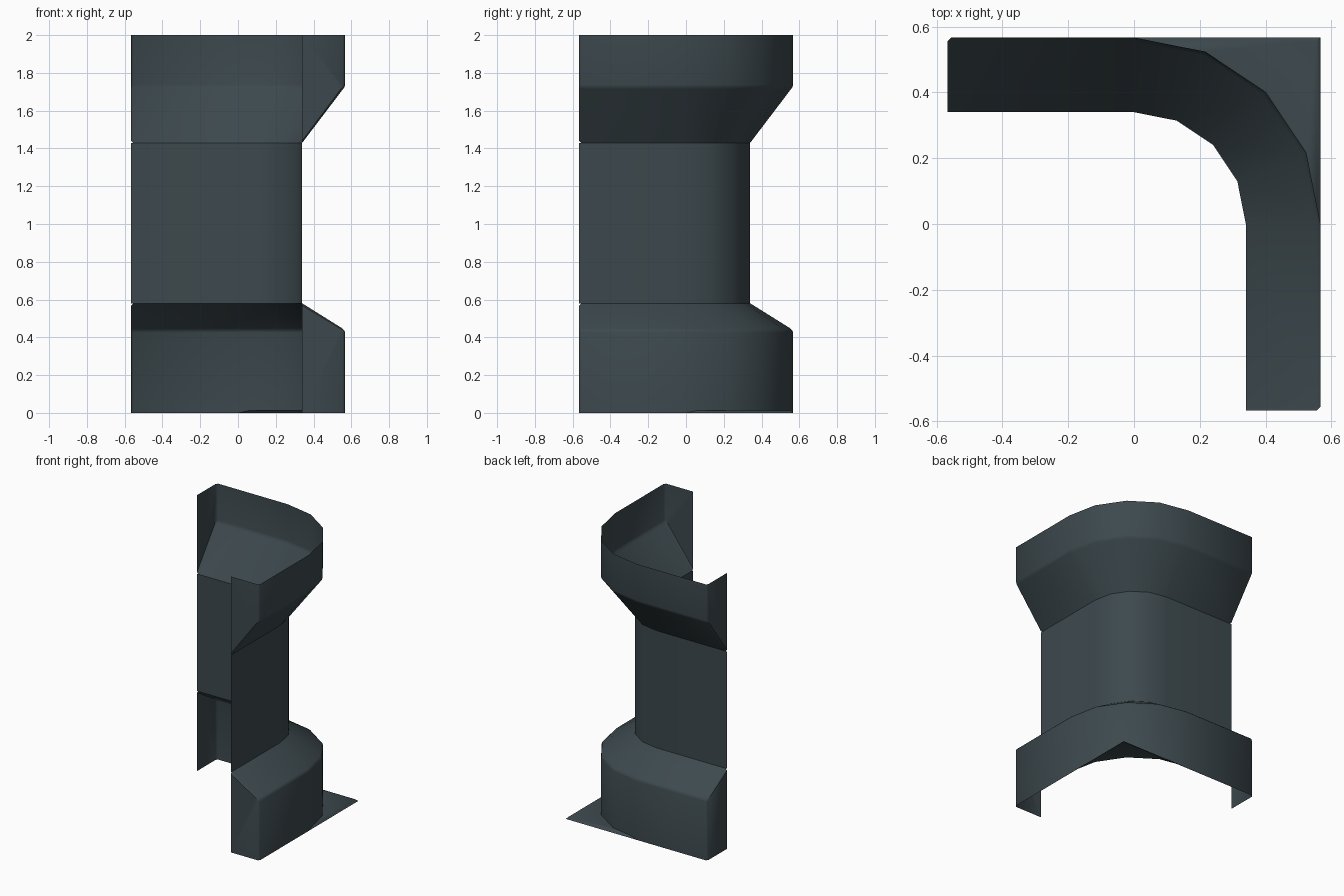
import bpy, bmesh, math
from mathutils import Vector

if "Cube" in bpy.data.objects:
    bpy.data.objects.remove(bpy.data.objects["Cube"])

R, IN, B, LIFT = 0.567, 0.34, 0.012, 0.013   # outer, inner offset, bevel, raised edge

slate = bpy.data.materials.new("dark_slate")
slate.diffuse_color = (0.046, 0.066, 0.075, 1)
slate.use_nodes = True
slate.node_tree.nodes["Principled BSDF"].inputs["Base Color"].default_value = slate.diffuse_color

# Plan path: (fixed offset, direction multiplied by profile radius, inset, raised bottom)
arc = [Vector((math.sin(i * math.pi / 8), math.cos(i * math.pi / 8))) for i in range(5)]
f = B * 1.0 / (R - R * arc[1].y)             # where the first chord crosses the plate bevel
arc_pts = [arc[0], arc[0].lerp(arc[1], f), *arc[1:4], arc[4].lerp(arc[3], f), arc[4]]
X, Y = Vector((1, 0)), Vector((0, 1))
path = [(-R * X, Y, B, 0), (-(R - B) * X, Y, 0, 0)]
path += [(0 * X, u, 0, LIFT if 0 < i < 6 else 0) for i, u in enumerate(arc_pts)]
path += [(-(R - B) * Y, X, 0, 0), (-R * Y, X, B, 0)]


def base_profile(d):
    return [(R - d, 0), (R - d, 0.425), (R - 0.004 - d, 0.437), (R - 0.014 - d, 0.447), (IN, 0.58 - d)]


def panel_profile(d):
    return [(IN, 0.58), (IN, 1.43)]


def top_profile(d):
    return [(IN, 1.43 + d), (R - 0.012 - d, 1.713), (R - 0.003 - d, 1.725), (R - d, 1.737), (R - d, 2.0)]


def finish(name, bm):
    me = bpy.data.meshes.new(name)
    bm.to_mesh(me)
    bm.free()
    me.materials.append(slate)
    ob = bpy.data.objects.new(name, me)
    bpy.context.collection.objects.link(ob)
    bpy.ops.object.select_all(action='DESELECT')
    ob.select_set(True)
    bpy.context.view_layer.objects.active = ob
    bpy.ops.object.shade_smooth_by_angle(angle=math.radians(50))


def sweep(name, profile, cap_z=None):
    """Loft a profile along the curved corner; cap_z closes both ends at the inner line."""
    bm = bmesh.new()
    rings = []
    for off, u, d, lift in path:
        ring = []
        for r, z in profile(d):
            p = off + u * r
            ring.append(bm.verts.new((p.x, p.y, max(z, lift))))
        rings.append(ring)
    for a, b in zip(rings, rings[1:]):
        for i in range(len(a) - 1):
            bm.faces.new((a[i], a[i + 1], b[i + 1], b[i]))
    if cap_z is not None:
        for ring, (off, u, d, lift), start in ((rings[0], path[0], True), (rings[-1], path[-1], False)):
            p = off + u * IN
            face = ring + [bm.verts.new((p.x, p.y, cap_z))]
            bm.faces.new(face[::-1] if start else face)
    finish(name, bm)


sweep("base_flare", base_profile, 0.0)
sweep("middle_panel", panel_profile)
sweep("top_flare", top_profile, 2.0)

# Thin floor plate filling the outside corner, with a bevelled rim
bm = bmesh.new()
edge = [bm.verts.new((u.x * R, u.y * R, LIFT)) for u in arc_pts[1:-1]]
corner = bm.verts.new((R - B, R - B, LIFT))
for a, b in zip(edge, edge[1:]):
    bm.faces.new((corner, a, b))
low = [bm.verts.new(c) for c in ((0, R, 0), (R, R, 0), (R, 0, 0))]
bm.faces.new((edge[0], corner, low[1], low[0]))
bm.faces.new((corner, edge[-1], low[2], low[1]))
finish("corner_plate", bm)
